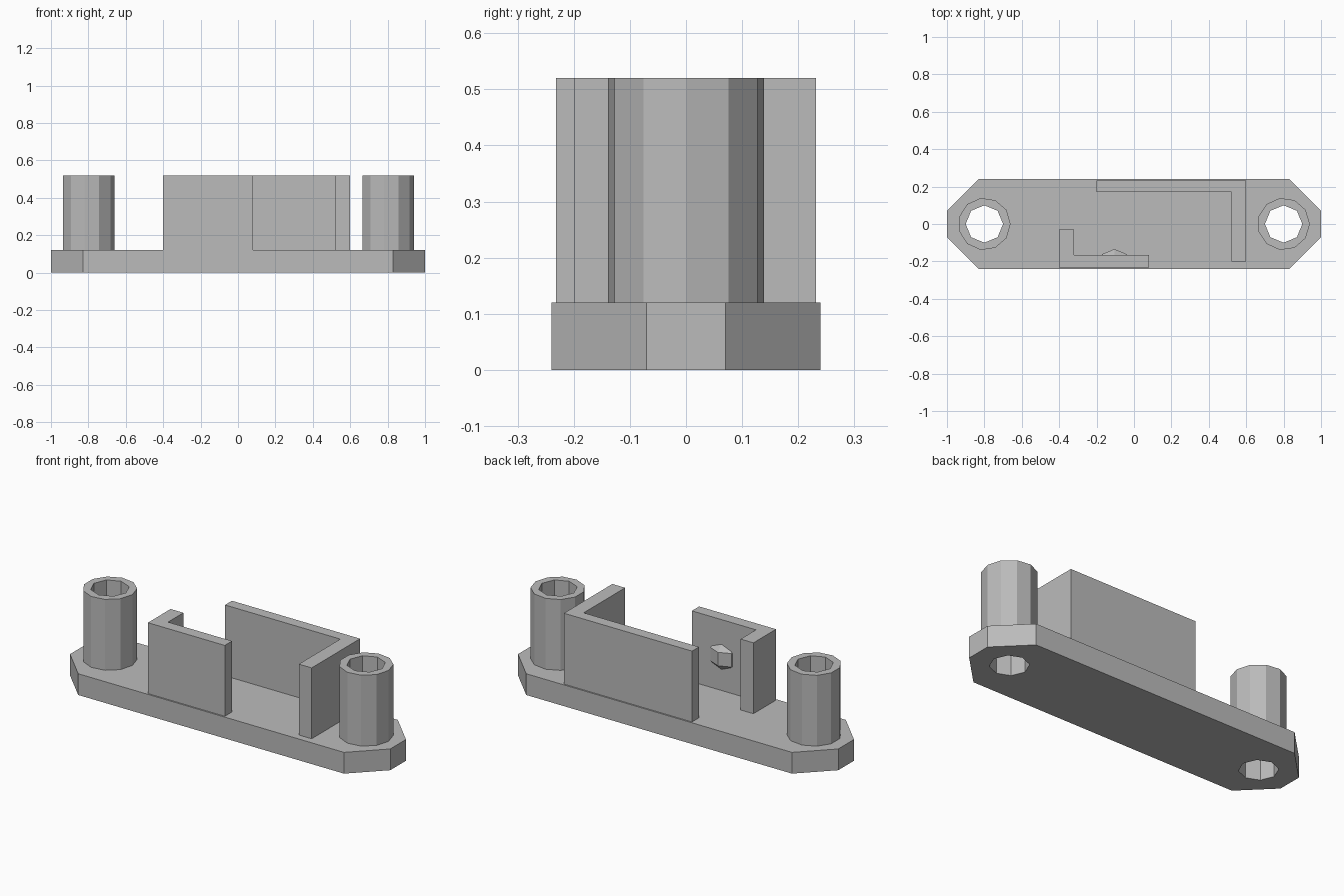
import bpy, bmesh
from math import cos, sin, tau

cube = bpy.data.objects.get("Cube")
if cube:
    bpy.data.objects.remove(cube, do_unlink=True)

grey = bpy.data.materials.new("plain grey")
grey.use_nodes = True
colour = (0.5, 0.5, 0.5, 1)
grey.diffuse_color = colour
grey.node_tree.nodes["Principled BSDF"].inputs["Base Color"].default_value = colour


def finish(name, bm):
    bmesh.ops.recalc_face_normals(bm, faces=bm.faces)
    mesh = bpy.data.meshes.new(name)
    bm.to_mesh(mesh)
    bm.free()
    mesh.materials.append(grey)
    obj = bpy.data.objects.new(name, mesh)
    bpy.context.collection.objects.link(obj)
    return obj


def ring(cx, cy, radius, sides):
    return [(cx + radius * cos(tau * i / sides), cy + radius * sin(tau * i / sides))
            for i in range(sides)]


def slab(name, loops, bottom, top):
    """Extrude an outline, with any further loops as holes."""
    bm = bmesh.new()
    edges = []
    for loop in loops:
        verts = [bm.verts.new((x, y, bottom)) for x, y in loop]
        edges += [bm.edges.new((a, b)) for a, b in zip(verts, verts[1:] + verts[:1])]
    bmesh.ops.triangle_fill(bm, edges=edges, use_beauty=True)
    result = bmesh.ops.extrude_face_region(bm, geom=bm.faces[:], use_keep_orig=True)
    moved = [g for g in result["geom"] if isinstance(g, bmesh.types.BMVert)]
    bmesh.ops.translate(bm, verts=moved, vec=(0, 0, top - bottom))
    return finish(name, bm)


BASE, TOP = 0.12, 0.52
POST_X = 0.8

# Base plate with clipped corners and two through holes
outline = [(1, -0.07), (1, 0.07), (0.83, 0.24), (-0.83, 0.24),
           (-1, 0.07), (-1, -0.07), (-0.83, -0.24), (0.83, -0.24)]
holes = [ring(s * POST_X, 0, 0.1, 8) for s in (-1, 1)]
slab("base_plate", [outline] + holes, 0, BASE)

# Hollow screw posts
for side, s in (("right", -1), ("left", 1)):
    slab(side + "_post", [ring(s * POST_X, 0, 0.14, 11), ring(s * POST_X, 0, 0.1, 8)], BASE, TOP)

# L-shaped retaining walls
slab("back_wall", [[(-0.2, 0.17), (0.52, 0.17), (0.52, -0.2), (0.6, -0.2),
                    (0.6, 0.232), (-0.2, 0.232)]], BASE, TOP)
slab("front_wall", [[(-0.4, -0.232), (0.08, -0.232), (0.08, -0.167), (-0.32, -0.167),
                     (-0.32, -0.03), (-0.4, -0.03)]], BASE, TOP)

# Faceted bump on the inside of the front wall
bm = bmesh.new()
for height, radius in ((-0.092, 0.038), (-0.038, 0.092), (0.038, 0.092), (0.092, 0.038)):
    for x, y in ring(-0.105, -0.226, radius, 8):
        bm.verts.new((x, y, 0.31 + height))
bmesh.ops.convex_hull(bm, input=bm.verts[:])
bmesh.ops.bisect_plane(bm, geom=bm.verts[:] + bm.edges[:] + bm.faces[:],
                       plane_co=(0, -0.18, 0), plane_no=(0, 1, 0), clear_inner=True)
bmesh.ops.holes_fill(bm, edges=[e for e in bm.edges if e.is_boundary])
finish("snap_bump", bm)
